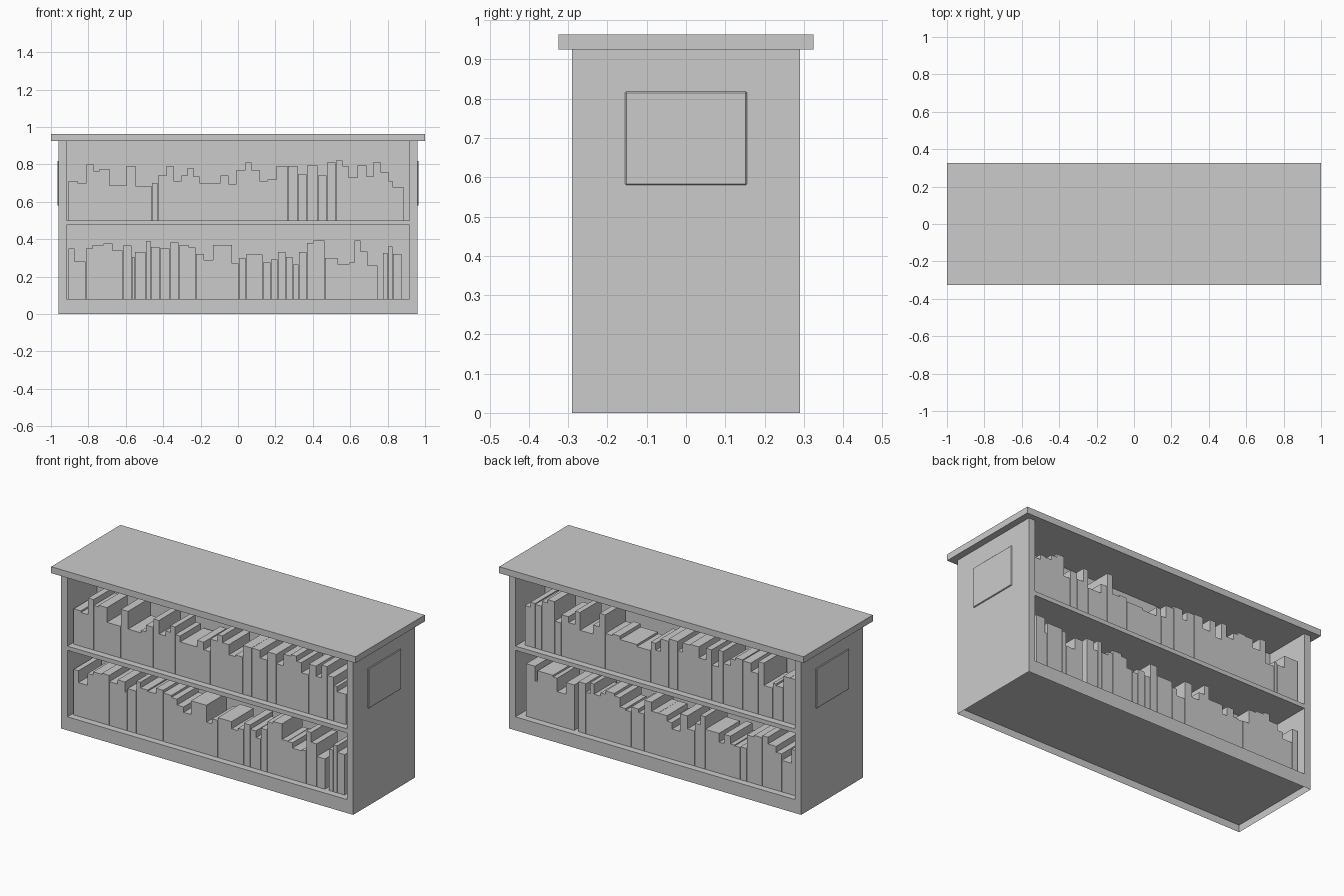
import bpy, bmesh, random
from mathutils import Matrix

if "Cube" in bpy.data.objects:
    bpy.data.objects.remove(bpy.data.objects["Cube"])

random.seed(4)


def add_box(bm, x0, x1, y0, y1, z0, z1):
    m = Matrix.Translation(((x0 + x1) / 2, (y0 + y1) / 2, (z0 + z1) / 2)) @ \
        Matrix.Diagonal((x1 - x0, y1 - y0, z1 - z0, 1))
    bmesh.ops.create_cube(bm, size=1, matrix=m)


def finish(bm, name):
    mesh = bpy.data.meshes.new(name)
    bm.to_mesh(mesh)
    bm.free()
    ob = bpy.data.objects.new(name, mesh)
    bpy.context.collection.objects.link(ob)
    return ob


def box(name, *dims):
    bm = bmesh.new()
    add_box(bm, *dims)
    return finish(bm, name)


# Carcass
box("top_board", -1, 1, -0.325, 0.325, 0.925, 0.963)
box("middle_shelf", -0.918, 0.918, -0.29, 0.29, 0.475, 0.5)
box("centre_divider", -0.918, 0.918, -0.01, 0.01, 0.08, 0.925)
for side, s in (("left", -1), ("right", 1)):
    xs = sorted((s * 0.918, s * 0.96))
    box(side + "_panel", *xs, -0.29, 0.29, 0.04, 0.925)
    # Sign plate on the outside of each end
    xs = sorted((s * 0.955, s * 0.966))
    plate = box(side + "_sign_plate", *xs, -0.155, 0.155, 0.58, 0.818)
    bev = plate.modifiers.new("soft_edge", "BEVEL")
    bev.width = 0.003

# Base with a shallow hollow underneath
bm = bmesh.new()
add_box(bm, -0.96, 0.96, -0.29, 0.29, 0, 0.08)
bm.normal_update()
under = [f for f in bm.faces if f.normal.z < -0.9]
bmesh.ops.inset_region(bm, faces=under, thickness=0.004)
bmesh.ops.translate(bm, verts=under[0].verts, vec=(0, 0, 0.04))
finish(bm, "base")

# Book rows: (width, height) in thousandths, height 0 is a gap
UPPER = [(48, 210), (48, 200), (37, 300), (32, 265), (54, 275), (91, 188), (48, 290),
         (86, 185), (32, 200), (48, 240), (37, 290), (43, 210), (32, 240), (32, 280),
         (32, 235), (112, 200), (43, 240), (43, 195), (48, 270), (32, 310), (43, 270),
         (43, 210), (48, 220), (59, 290), (54, 290), (48, 245), (59, 295), (48, 240),
         (48, 310), (37, 320), (32, 290), (48, 230), (48, 295), (37, 235), (37, 312),
         (43, 260), (21, 210), (59, 180)]
LOWER = [(32, 270), (59, 200), (37, 270), (59, 290), (48, 297), (54, 260), (48, 285),
         (16, 225), (59, 250), (27, 310), (48, 277), (54, 270), (48, 303), (54, 287),
         (37, 275), (43, 240), (48, 208), (102, 290), (37, 190), (37, 220), (91, 237),
         (43, 195), (37, 210), (43, 250), (37, 225), (32, 185), (43, 250), (37, 300),
         (59, 312), (37, 220), (32, 218), (64, 187), (27, 195), (32, 312), (37, 255),
         (54, 180), (27, 0), (27, 247), (27, 280), (48, 240)]


def book_row(name, row, z, back=False):
    bm = bmesh.new()
    x = -0.905
    for w, h in row:
        w, h = w / 1000, h / 1000
        if h:
            y = 0.25
            d = random.uniform(0.19, 0.22)
            ys = (y - d, y) if back else (-y, d - y)
            add_box(bm, x, x + w - 0.001, *ys, z, z + h)
        x += w
    finish(bm, name)


book_row("front_upper_books", UPPER, 0.5)
book_row("front_lower_books", LOWER, 0.08)
book_row("back_upper_books", random.sample(UPPER, len(UPPER)), 0.5, True)
book_row("back_lower_books", random.sample(LOWER, len(LOWER)), 0.08, True)
